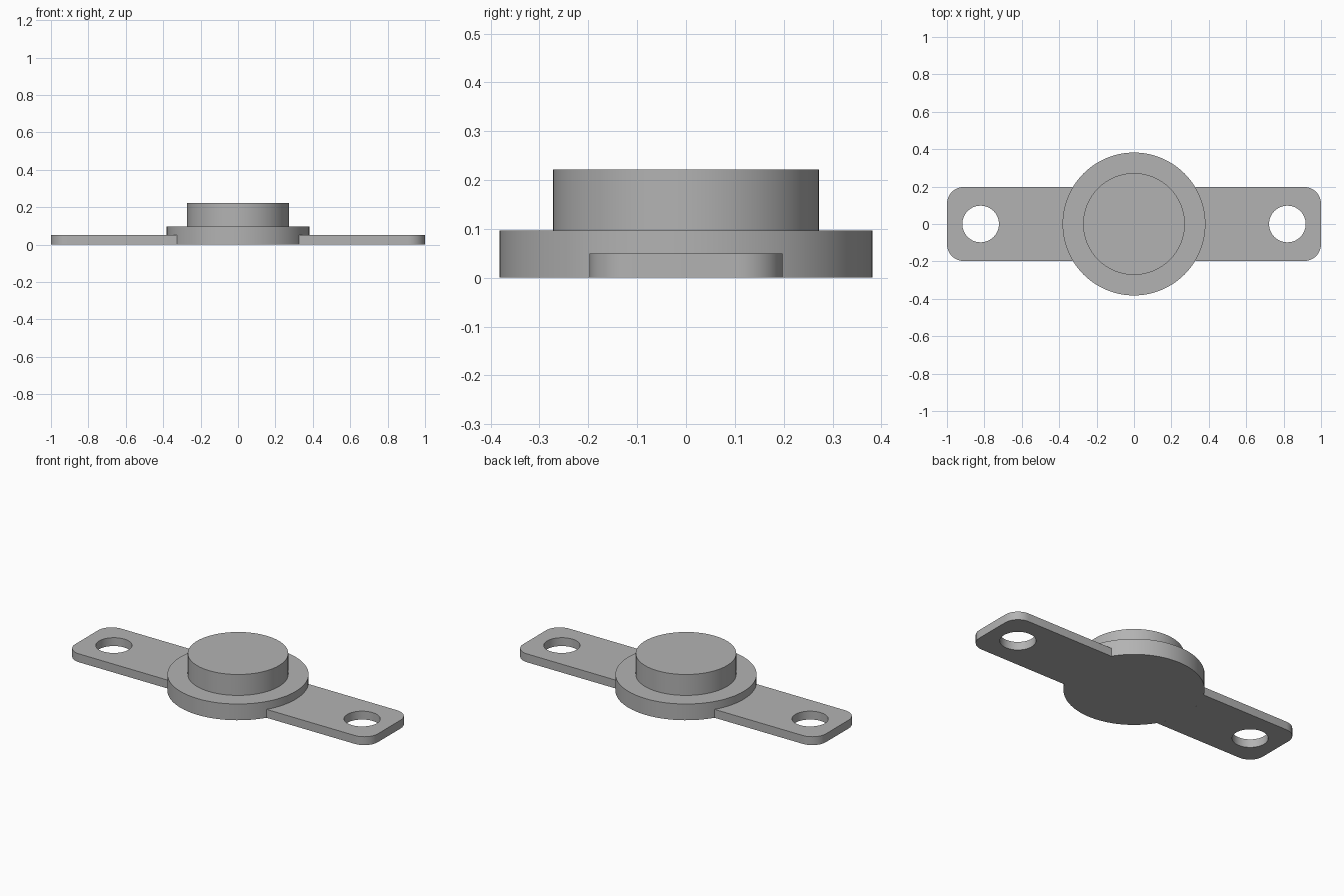
import bpy, bmesh, math

if "Cube" in bpy.data.objects:
    bpy.data.objects.remove(bpy.data.objects["Cube"])

HUB_R, BOSS_R = 0.382, 0.272
HUB_Z, BOSS_Z, EAR_Z = 0.097, 0.222, 0.05
HALF_W, CORNER = 0.198, 0.09
HOLE_X, HOLE_R = 0.82, 0.098

grey = bpy.data.materials.new("plain_grey")
grey.diffuse_color = (0.45, 0.45, 0.45, 1)
grey.use_nodes = True
grey.node_tree.nodes["Principled BSDF"].inputs["Base Color"].default_value = grey.diffuse_color


def finish(name, bm):
    bmesh.ops.recalc_face_normals(bm, faces=bm.faces)
    mesh = bpy.data.meshes.new(name)
    bm.to_mesh(mesh)
    bm.free()
    mesh.materials.append(grey)
    obj = bpy.data.objects.new(name, mesh)
    bpy.context.collection.objects.link(obj)
    bpy.ops.object.select_all(action='DESELECT')
    obj.select_set(True)
    bpy.context.view_layer.objects.active = obj
    bpy.ops.object.shade_smooth_by_angle(angle=math.radians(30))
    return obj


def arc(cx, cy, r, a0, a1, n):
    return [(cx + r * math.cos(a0 + (a1 - a0) * i / n),
             cy + r * math.sin(a0 + (a1 - a0) * i / n)) for i in range(n + 1)]


def loop(bm, pts):
    vs = [bm.verts.new((x, y, 0)) for x, y in pts]
    return [bm.edges.new((vs[i - 1], vs[i])) for i in range(len(vs))]


# Hub: round flange and solid boss, lathed from one stepped profile
bm = bmesh.new()
profile = [(0, 0), (HUB_R, 0), (HUB_R, HUB_Z), (BOSS_R, HUB_Z), (BOSS_R, BOSS_Z), (0, BOSS_Z)]
vs = [bm.verts.new((x, 0, z)) for x, z in profile]
edges = [bm.edges.new(p) for p in zip(vs, vs[1:])]
bmesh.ops.spin(bm, geom=vs + edges, cent=(0, 0, 0), axis=(0, 0, 1),
               angle=math.tau, steps=96)
bmesh.ops.remove_doubles(bm, verts=bm.verts, dist=1e-5)
finish("hub", bm)

# Mounting ears: rounded tabs with a bolt hole, meeting the flange on its arc
for side, sign in (("right", 1), ("left", -1)):
    bm = bmesh.new()
    a = math.asin(HALF_W / HUB_R)
    cx, cy = 1 - CORNER, HALF_W - CORNER
    outline = (arc(0, 0, HUB_R, a, -a, 16)
               + arc(cx, -cy, CORNER, -math.pi / 2, 0, 10)
               + arc(cx, cy, CORNER, 0, math.pi / 2, 10))
    hole = arc(HOLE_X, 0, HOLE_R, 0, math.tau, 48)[:-1]
    edges = []
    for pts in (outline, hole):
        edges += loop(bm, [(sign * x, y) for x, y in pts])
    bmesh.ops.triangle_fill(bm, edges=edges, use_beauty=True, use_dissolve=False)
    ext = bmesh.ops.extrude_face_region(bm, geom=bm.faces[:], use_keep_orig=True)
    bmesh.ops.translate(bm, vec=(0, 0, EAR_Z),
                        verts=[g for g in ext["geom"] if isinstance(g, bmesh.types.BMVert)])
    finish(side + "_ear", bm)
